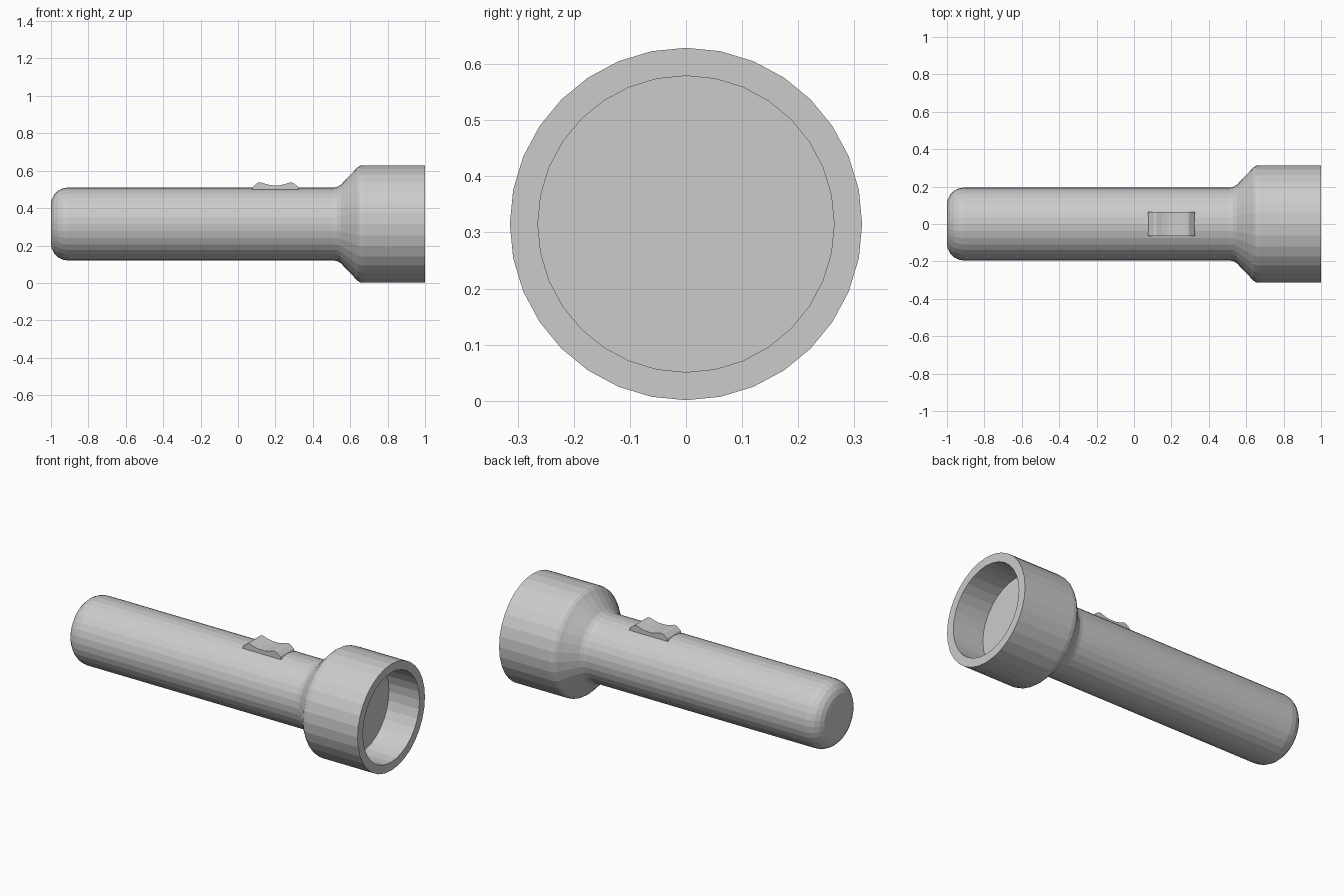
import bpy, bmesh
from math import pi, sin, cos

cube = bpy.data.objects.get("Cube")
if cube:
    bpy.data.objects.remove(cube, do_unlink=True)

SIDES = 32
AXIS_Z = 0.315

grey = bpy.data.materials.new("light_grey")
grey.use_nodes = True
colour = (0.6, 0.6, 0.6, 1)
grey.diffuse_color = colour
grey.node_tree.nodes["Principled BSDF"].inputs["Base Color"].default_value = colour


def finish(name, bm):
    bmesh.ops.recalc_face_normals(bm, faces=bm.faces)
    mesh = bpy.data.meshes.new(name)
    bm.to_mesh(mesh)
    bm.free()
    mesh.materials.append(grey)
    obj = bpy.data.objects.new(name, mesh)
    bpy.context.collection.objects.link(obj)
    return obj


def lathe(name, profile):
    """Turn (x, radius) points about the long axis and cap both ends."""
    bm = bmesh.new()
    rings = []
    for x, r in profile:
        angles = [2 * pi * i / SIDES for i in range(SIDES)]
        rings.append([bm.verts.new((x, r * sin(a), AXIS_Z + r * cos(a))) for a in angles])
    for a, b in zip(rings, rings[1:]):
        for i in range(SIDES):
            j = (i + 1) % SIDES
            bm.faces.new((a[i], a[j], b[j], b[i]))
    bm.faces.new(rings[0])
    bm.faces.new(rings[-1])
    return finish(name, bm)


# Torch body: rounded tail, straight handle, flared head and recessed lens floor
bevel = 0.09
tail = [(-1 + bevel * (1 - cos(t * pi / 10)), 0.105 + bevel * sin(t * pi / 10))
        for t in range(6)]
head = [(0.51, 0.195), (0.53, 0.198), (0.55, 0.21), (0.62, 0.283),
        (0.635, 0.3), (0.65, 0.311), (0.67, 0.314), (1, 0.314)]
recess = [(1, 0.264), (0.8, 0.264)]
lathe("torch_body", tail + head + recess)

# Thumb switch: dished top between two raised ridges
outline = [(0.075, 0.502), (0.08, 0.515), (0.105, 0.535), (0.12, 0.538),
           (0.15, 0.528), (0.18, 0.522)]
outline += [(0.4 - x, z) for x, z in reversed(outline)]
outline = [(0.075, 0.48)] + outline + [(0.325, 0.48)]
bm = bmesh.new()
side = bm.faces.new([bm.verts.new((x, -0.063, z)) for x, z in outline])
grown = bmesh.ops.extrude_face_region(bm, geom=[side])
moved = [v for v in grown["geom"] if isinstance(v, bmesh.types.BMVert)]
bmesh.ops.translate(bm, verts=moved, vec=(0, 0.126, 0))
finish("thumb_switch", bm)
